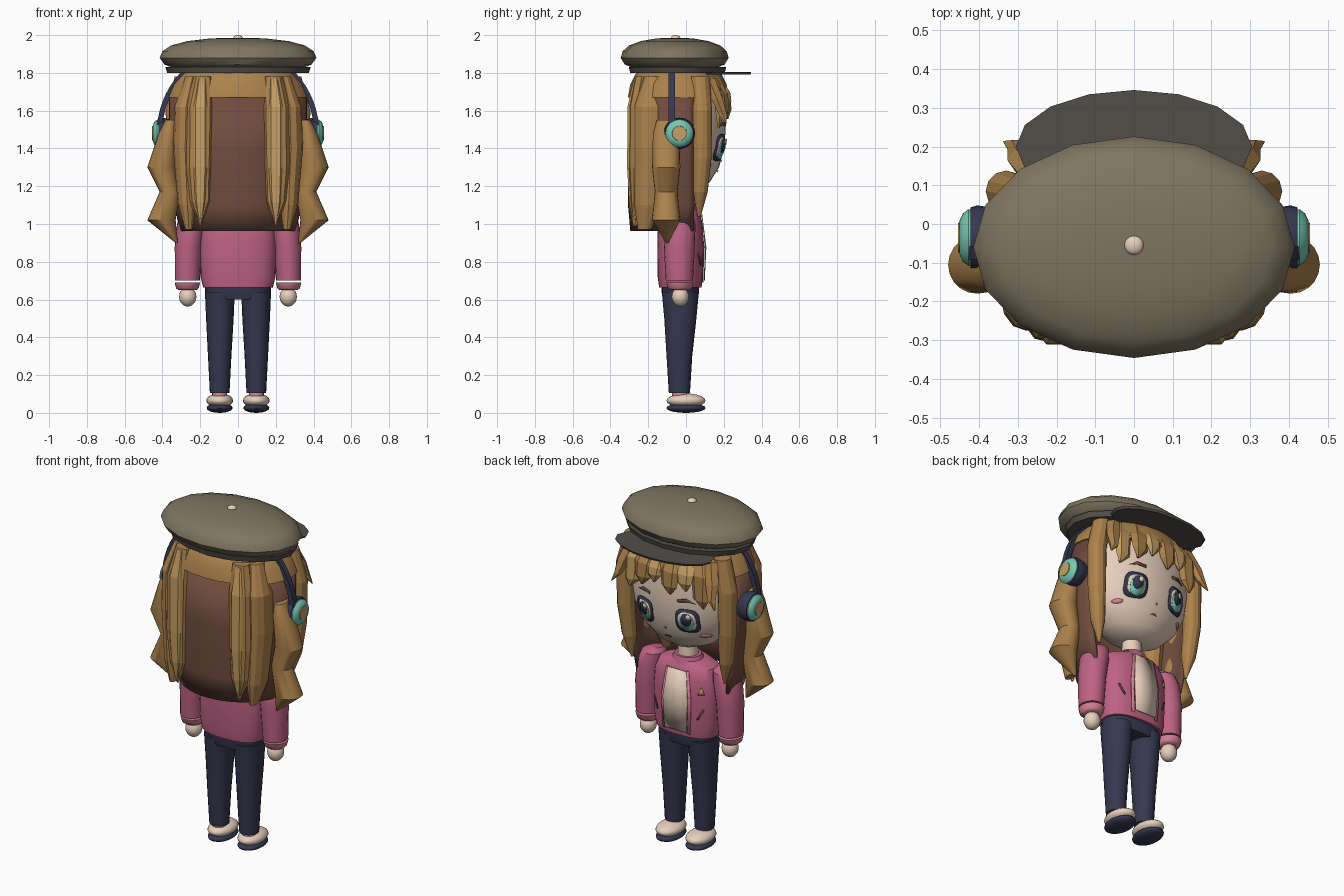
import bpy, bmesh, math

if "Cube" in bpy.data.objects:
    bpy.data.objects.remove(bpy.data.objects["Cube"], do_unlink=True)


def material(name, *rgb):
    """Flat colour from 0-255 screen values, stored linear."""
    m = bpy.data.materials.new(name)
    m.use_nodes = True
    col = [(c / 255 / 12.92 if c < 11 else ((c / 255 + 0.055) / 1.055) ** 2.4) for c in rgb] + [1]
    m.diffuse_color = col
    m.node_tree.nodes["Principled BSDF"].inputs["Base Color"].default_value = col
    return m


OLIVE = material("olive felt", 127, 117, 96)
CHARCOAL = material("charcoal visor", 82, 77, 72)
NAVY = material("navy", 54, 55, 80)
TEAL = material("teal", 118, 200, 178)
CARAMEL = material("caramel hair", 172, 130, 76)
LIGHT = material("light hair", 198, 160, 100)
BROWN = material("dark brown hair", 112, 76, 62)
PINK = material("jacket pink", 190, 98, 132)
PALE_PINK = material("pale pink", 218, 132, 150)
SKIN = material("skin", 236, 212, 192)


def finish(name, bm, mat, smooth=None, solid=0):
    me = bpy.data.meshes.new(name)
    bm.to_mesh(me)
    bm.free()
    me.materials.append(mat)
    ob = bpy.data.objects.new(name, me)
    bpy.context.collection.objects.link(ob)
    if smooth:
        bpy.ops.object.select_all(action="DESELECT")
        ob.select_set(True)
        bpy.context.view_layer.objects.active = ob
        bpy.ops.object.shade_smooth_by_angle(angle=math.radians(smooth))
    if solid:
        mod = ob.modifiers.new("thickness", "SOLIDIFY")
        mod.thickness, mod.offset = solid, 0
    return ob


def loft(name, rings, mat, n=16, p=2, smooth=40, arc=None, solid=0):
    """Join (x, y, z, rx, ry) rings; arc=(start, end) leaves an open sheet."""
    bm = bmesh.new()
    start, end = arc or (0, 360)
    count = n + 1 if arc else n
    loops = []
    for x, y, z, rx, ry in rings:
        loop = []
        for i in range(count):
            a = math.radians(start + (end - start) * i / n)
            c, s = math.cos(a), math.sin(a)
            loop.append(bm.verts.new((x + rx * math.copysign(abs(c) ** (2 / p), c),
                                      y + ry * math.copysign(abs(s) ** (2 / p), s), z)))
        loops.append(loop)
    for lo, hi in zip(loops, loops[1:]):
        for i in range(n):
            j = (i + 1) % count
            bm.faces.new((lo[i], lo[j], hi[j], hi[i]))
    if not arc:
        bm.faces.new(loops[0])
        bm.faces.new(loops[-1])
    bmesh.ops.recalc_face_normals(bm, faces=bm.faces[:])
    return finish(name, bm, mat, smooth, solid)


def ball(name, loc, size, mat, seg=16):
    bm = bmesh.new()
    bmesh.ops.create_uvsphere(bm, u_segments=seg, v_segments=10, radius=1)
    for v in bm.verts:
        v.co = [c * s + l for c, s, l in zip(v.co, size, loc)]
    return finish(name, bm, mat, 60)


def decal(name, pts, rings, p, off, mat):
    """Thin plate of (x, z) points laid on the front of a loft."""
    def on_surface(x, z):
        rs = sorted(rings, key=lambda r: r[2])
        a, b = next(((a, b) for a, b in zip(rs, rs[1:]) if z <= b[2]), rs[-2:])
        t = (z - a[2]) / (b[2] - a[2])
        y, rx, ry = (a[k] + (b[k] - a[k]) * t for k in (1, 3, 4))
        return x, y + off + ry * max(0, 1 - abs(x / rx) ** p) ** (1 / p), z
    bm = bmesh.new()
    mid = [sum(q[k] for q in pts) / len(pts) for k in (0, 1)]
    c = bm.verts.new(on_surface(*mid))
    vs = [bm.verts.new(on_surface(*q)) for q in pts]
    for i, v in enumerate(vs):
        bm.faces.new((c, v, vs[i - 1]))
    bmesh.ops.recalc_face_normals(bm, faces=bm.faces[:])
    return finish(name, bm, mat, 60, solid=0.004)


def oval(x, z, rx, rz, n=16, p=2):
    pts = []
    for i in range(n):
        c, s = math.cos(math.tau * i / n), math.sin(math.tau * i / n)
        pts.append((x + rx * math.copysign(abs(c) ** (2 / p), c), z + rz * math.copysign(abs(s) ** (2 / p), s)))
    return pts


# Head and neck
HEAD = [(0, -.01, z, rx, ry) for z, rx, ry in
        [(1.18, .09, .08), (1.22, .18, .135), (1.3, .26, .185), (1.4, .31, .212),
         (1.5, .325, .22), (1.65, .32, .22), (1.78, .28, .19)]]
loft("head", HEAD, SKIN, 32)
loft("neck", [(0, -.02, 1.04, .06, .06), (0, -.02, 1.22, .05, .05)], SKIN)

# Jacket body, shirt and trim
TORSO = [(0, -.03, z, rx, ry) for z, rx, ry in
         [(.665, .185, .112), (.72, .198, .12), (.9, .203, .122), (1.0, .195, .118), (1.06, .17, .1), (1.09, .1, .08)]]
loft("jacket", TORSO, PINK, 32, 2.5)
loft("jacket_collar", [(0, -.02, 1.07, .095, .085), (0, -.02, 1.11, .075, .07)], PINK, 24)
decal("shirt", [(-.07, .7), (.07, .7), (.08, .88), (.06, 1.05), (-.06, 1.05), (-.08, .88)], TORSO, 2.5, .014, SKIN)
decal("badge", [(-.165, .93), (-.13, .93), (-.148, .975)], TORSO, 2.5, .008, LIGHT)
for s in (1, -1):
    decal("jacket_trim", [(s * .07, .69), (s * .088, .69), (s * .097, .88), (s * .072, 1.05), (s * .055, 1.05), (s * .08, .88)],
          TORSO, 2.5, .008, PALE_PINK)
    decal("pocket_slash", [(s * .125, .785), (s * .132, .78), (s * .162, .84), (s * .155, .845)], TORSO, 2.5, .006, BROWN)

# Hips
loft("hips", [(0, -.03, .6, .15, .09), (0, -.03, .64, .174, .1), (0, -.03, .69, .174, .1)], NAVY, 24, 2.4)

for s in (1, -1):
    # Arms
    loft("sleeve", [(s * .215, -.035, 1.085, .03, .035), (s * .232, -.035, 1.06, .065, .07), (s * .248, -.035, 1.0, .075, .085),
                    (s * .263, -.035, .88, .072, .082), (s * .268, -.035, .7, .066, .072)], PINK, 20)
    loft("cuff", [(s * .268, -.033, .69, .067, .073), (s * .268, -.033, .66, .06, .064), (s * .268, -.033, .65, .048, .05)],
         PALE_PINK, 20)
    ball("hand", (s * .266, -.03, .615), (.046, .046, .052), SKIN)

    # Legs and shoes
    loft("trouser_leg", [(s * .096, -.03, .64, .079, .098), (s * .096, -.03, .5, .073, .085),
                         (s * .097, -.035, .3, .062, .068), (s * .097, -.035, .105, .052, .056)], NAVY, 20)
    loft("sock", [(s * .097, -.03, .08, .04, .045), (s * .097, -.03, .125, .04, .045)], PALE_PINK)
    ball("shoe", (s * .097, 0, .065), (.071, .103, .038), SKIN, 20)
    ball("sole", (s * .097, 0, .026), (.069, .104, .026), NAVY, 20)

    # Face details
    ex = s * .137
    decal("eye_outline", oval(ex, 1.405, .064, .072, 20, 3.2), HEAD, 2, .006, NAVY)
    decal("eye_white", oval(ex, 1.405, .048, .055, 20, 2.8), HEAD, 2, .010, SKIN)
    decal("iris", oval(ex, 1.398, .038, .056), HEAD, 2, .014, TEAL)
    decal("pupil", oval(ex, 1.415, .029, .038), HEAD, 2, .018, NAVY)
    decal("eye_highlight", oval(ex - .015, 1.435, .014, .017, 8), HEAD, 2, .022, SKIN)
    decal("blush", oval(s * .208, 1.31, .024, .012, 10), HEAD, 2, .006, PALE_PINK)
    decal("eyebrow", [(s * .09, 1.515), (s * .09, 1.53), (s * .14, 1.54), (s * .185, 1.515), (s * .14, 1.523)],
          HEAD, 2, .008, BROWN)
decal("nose", oval(0, 1.335, .005, .007, 6), HEAD, 2, .004, PALE_PINK)
decal("mouth", [(-.02, 1.275), (.02, 1.275), (0, 1.285)], HEAD, 2, .005, BROWN)

# Hair mass: dark back sheet under a caramel crown
loft("back_hair", [(0, -.035, z, rx, ry) for z, rx, ry in
                   [(.965, .3, .25), (1.1, .325, .262), (1.4, .355, .262), (1.672, .355, .25)]],
     BROWN, 28, arc=(163, 377), solid=.02)
loft("hair_crown", [(0, -.04, 1.67, .375, .268), (0, -.04, 1.74, .345, .255), (0, -.04, 1.79, .3, .23),
                    (0, -.04, 1.81, .28, .21)], CARAMEL, 28)

for s in (1, -1):
    # Long strands down the back
    loft("back_strand", [(s * .185, -.235, 1.78, .05, .04), (s * .2, -.262, 1.62, .075, .045), (s * .205, -.268, 1.3, .073, .04),
                         (s * .2, -.26, 1.12, .06, .04), (s * .2, -.265, 1.02, .012, .02)], CARAMEL, 8, smooth=None)
    loft("back_strand_highlight", [(s * .19, -.25, 1.77, .03, .03), (s * .2, -.28, 1.62, .052, .034),
                                   (s * .2, -.284, 1.3, .05, .032), (s * .2, -.272, 1.12, .04, .034),
                                   (s * .2, -.27, .99, .004, .01)], LIGHT, 6, smooth=None)
    loft("outer_back_strand", [(s * .24, -.17, 1.78, .04, .05), (s * .275, -.19, 1.62, .062, .085),
                               (s * .28, -.19, 1.4, .064, .085), (s * .268, -.2, 1.1, .05, .075),
                               (s * .26, -.22, .97, .02, .035)], CARAMEL, 12, smooth=None)
    # Wavy side lock
    loft("side_lock", [(s * .355, -.105, 1.55, .03, .05), (s * .37, -.105, 1.48, .05, .07), (s * .405, -.105, 1.3, .075, .075),
                       (s * .36, -.105, 1.17, .055, .06), (s * .405, -.105, 1.02, .075, .075),
                       (s * .325, -.1, .9, .006, .006)], CARAMEL, 20, smooth=30)
    # Front lock beside the face
    loft("front_lock", [(s * .29, .075, 1.78, .045, .05), (s * .33, .085, 1.6, .053, .053), (s * .33, .085, 1.35, .048, .05),
                        (s * .315, .075, 1.17, .04, .04), (s * .3, .07, 1.04, .005, .008)], CARAMEL, 12, smooth=None)
    loft("temple_lock", [(s * .25, .12, 1.77, .04, .04), (s * .285, .165, 1.66, .042, .035),
                         (s * .303, .195, 1.58, .024, .025), (s * .335, .212, 1.53, .003, .003)], CARAMEL, 6, smooth=None)

# Fringe
for x, tip, width, mat in [(-.215, 1.5, .06, CARAMEL), (-.13, 1.59, .06, LIGHT), (-.045, 1.555, .062, CARAMEL),
                           (.05, 1.6, .058, LIGHT), (.13, 1.56, .062, CARAMEL), (.22, 1.51, .058, LIGHT)]:
    y = .225 * math.sqrt(1 - (x / .36) ** 2)
    loft("fringe_strand", [(x * .85, y - .06, 1.78, width * .8, .03), (x, y - .01, 1.69, width, .026),
                           (x * 1.03, y, tip + .05, width * .8, .02), (x * 1.1, y - .005, tip, .006, .006)],
         mat, 6, smooth=None)

# Headphones
bm = bmesh.new()
rows = []
for i in range(33):
    a = math.pi * i / 32
    rows.append([bm.verts.new((r * math.cos(a), y, 1.48 + (r + .025) * math.sin(a)))
                 for r, y in [(.402, -.092), (.43, -.092), (.43, -.058), (.402, -.058)]])
for u, v in zip(rows, rows[1:]):
    for k in range(4):
        bm.faces.new((u[k], u[k - 1], v[k - 1], v[k]))
bmesh.ops.recalc_face_normals(bm, faces=bm.faces[:])
finish("headphone_band", bm, NAVY, 40)


def cup(name, s, rings, mat):
    """Disc turned about x; rings are (distance from centre, radius)."""
    ob = loft(name, [(0, 0, d, r, r) for d, r in rings], mat, 24)
    ob.rotation_euler = (0, s * math.pi / 2, 0)
    ob.location = (0, -.035, 1.48)


for s in (1, -1):
    cup("ear_pad", s, [(.35, .07), (.385, .08), (.405, .083), (.422, .078)], NAVY)
    cup("ear_cup", s, [(.41, .07), (.428, .073), (.442, .062), (.45, .045)], TEAL)
    cup("ear_disc", s, [(.44, .042), (.454, .038)], LIGHT)

# Flat cap
loft("cap_band", [(0, -.045, 1.8, .375, .25), (0, -.045, 1.832, .385, .258)], CHARCOAL)
loft("cap_crown", [(0, -.06, z, rx, ry) for z, rx, ry in
                   [(1.832, .36, .235), (1.845, .39, .265), (1.88, .415, .286), (1.915, .4, .275), (1.945, .355, .242),
                    (1.968, .27, .18), (1.982, .15, .1), (1.986, .05, .035)]], OLIVE, 16, smooth=35)
loft("cap_visor", [(0, .2, 1.792, .295, .14), (0, .2, 1.805, .305, .146)], CHARCOAL)
ball("cap_button", (0, -.055, 1.985), (.025, .025, .015), SKIN)
